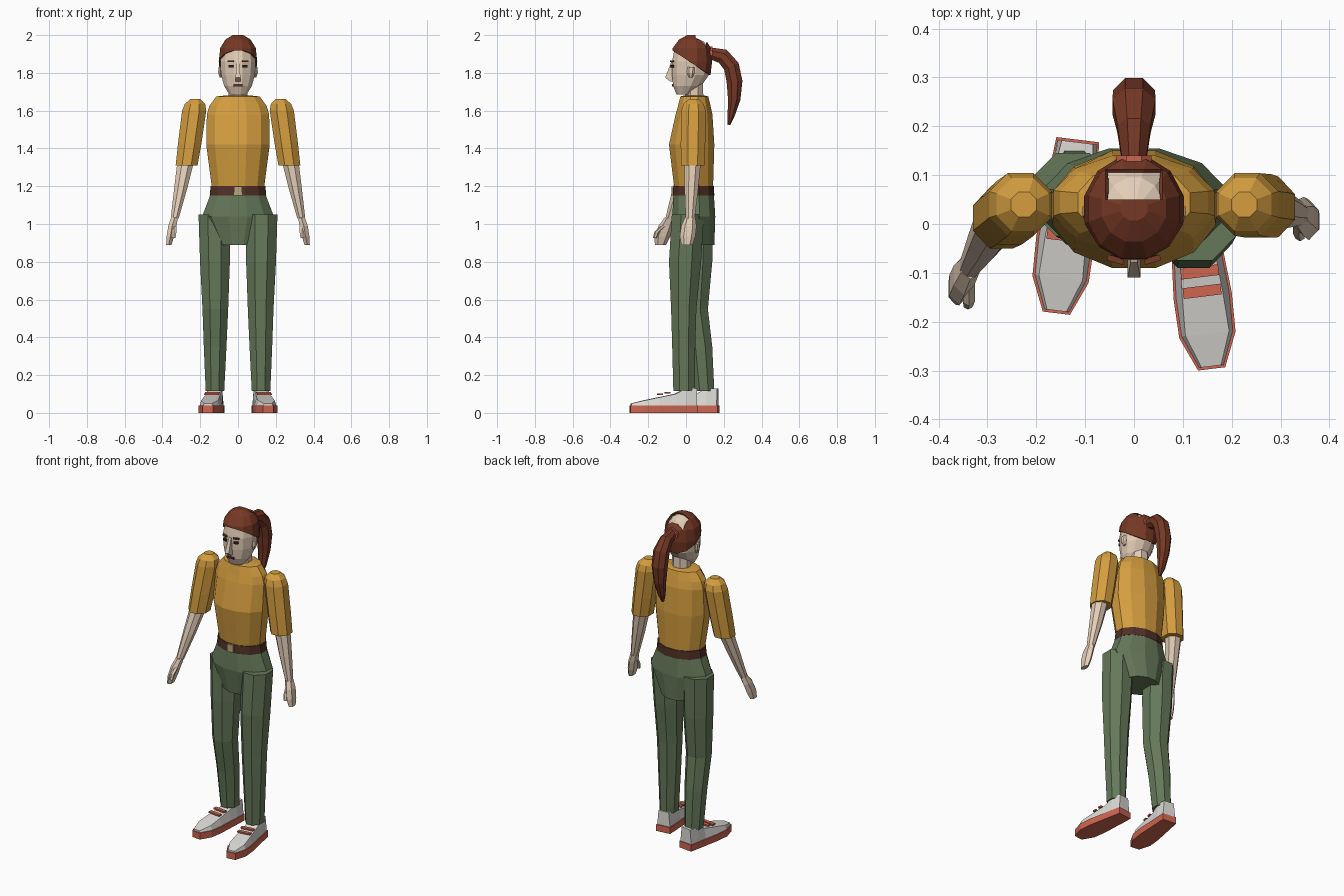
import bpy, bmesh, math
from mathutils import Vector, Matrix

if "Cube" in bpy.data.objects:
    bpy.data.objects.remove(bpy.data.objects["Cube"])

COLORS = dict(skin=(.77, .61, .47), hair=(.18, .04, .018), shirt=(.66, .34, .05),
              trousers=(.13, .19, .10), leather=(.08, .03, .02), canvas=(.72, .71, .68),
              coral=(.62, .13, .08), brass=(.50, .40, .20), dark=(.03, .015, .012))
MATS = {}
for key, rgb in COLORS.items():
    MATS[key] = bpy.data.materials.new(key)
    MATS[key].diffuse_color = (*rgb, 1)


def finish(bm, name, mat):
    bmesh.ops.recalc_face_normals(bm, faces=bm.faces)
    me = bpy.data.meshes.new(name)
    bm.to_mesh(me)
    bm.free()
    me.materials.append(MATS[mat])
    ob = bpy.data.objects.new(name, me)
    bpy.context.collection.objects.link(ob)
    return ob


def bridge(bm, rings):
    """Skin a list of equal rings and cap both ends."""
    rows = [[bm.verts.new(p) for p in r] for r in rings]
    n = len(rows[0])
    for a, b in zip(rows, rows[1:]):
        for i in range(n):
            j = (i + 1) % n
            bm.faces.new((a[i], a[j], b[j], b[i]))
    bm.faces.new(rows[0])
    bm.faces.new(rows[-1])


def loft_bm(secs, n, follow=False):
    """Sections are (x, y, z, rx, ry); follow tilts rings along the path."""
    bm, rings, k = bmesh.new(), [], 1 / math.cos(math.pi / n)
    for i, (x, y, z, rx, ry) in enumerate(secs):
        v = Vector((0, 1, 0))
        if follow:
            d = Vector(secs[min(i + 1, len(secs) - 1)][:3]) - Vector(secs[max(i - 1, 0)][:3])
            v = d.normalized().cross(Vector((1, 0, 0)))
        ring = []
        for s in range(n):
            a = 2 * math.pi * (s + .5) / n
            ring.append(Vector((x + rx * k * math.cos(a), y, z)) + v * ry * k * math.sin(a))
        rings.append(ring)
    bridge(bm, rings)
    return bm


def loft(name, mat, secs, n=8, follow=False):
    return finish(loft_bm(secs, n, follow), name, mat)


def body(secs):
    """Turn (z, half width, front y, back y) into centred sections."""
    return [(0, (f + b) / 2, z, w, (b - f) / 2) for z, w, f, b in secs]


def box(name, mat, c, size, rot=0):
    bm = bmesh.new()
    m = Matrix.Translation(c) @ Matrix.Rotation(rot, 4, 'Z') @ Matrix.Diagonal((*size, 1))
    bmesh.ops.create_cube(bm, size=1, matrix=m)
    return finish(bm, name, mat)


# Torso, belt, pelvis and neck
loft("shirt", "shirt", body([(1.19, .138, -.062, .143), (1.42, .168, -.09, .15),
                             (1.58, .165, -.055, .14), (1.625, .152, -.042, .13),
                             (1.675, .115, -.03, .118), (1.68, .07, -.012, .1)]), 12)
loft("belt", "leather", body([(1.15, .15, -.07, .15), (1.2, .145, -.067, .148)]), 12)
box("buckle", "brass", (0, -.071, 1.175), (.042, .012, .046))
loft("hips", "trousers", body([(.89, .11, -.05, .15), (1.04, .19, -.072, .155),
                               (1.15, .148, -.067, .148)]), 12)
loft("neck", "skin", body([(1.65, .052, -.005, .092), (1.76, .05, -.005, .09)]), 8)

# Head
HEAD = [(1.685, .045, -.05, .03), (1.73, .073, -.068, .08), (1.79, .09, -.074, .122),
        (1.86, .094, -.074, .13), (1.92, .086, -.062, .124), (1.965, .058, -.028, .095),
        (1.988, .02, .015, .05)]
loft("head", "skin", body(HEAD), 12)
loft("nose", "skin", [(0, -.07, 1.86, .007, .008), (0, -.088, 1.775, .013, .022),
                      (0, -.074, 1.755, .012, .01)], 4)
box("mouth", "leather", (0, -.069, 1.735), (.045, .01, .012))
for s in (-1, 1):
    box("eyebrow", "hair", (s * .038, -.073, 1.862), (.034, .012, .009), s * .3)
    box("eye", "dark", (s * .037, -.072, 1.836), (.026, .012, .014), s * .3)
    loft("ear", "skin", [(s * .09, .025, 1.775, .006, .008), (s * .095, .025, 1.80, .01, .018),
                         (s * .096, .027, 1.83, .008, .016)], 6)

# Hair cap: enlarged skull cut along a sloping hairline, open at the crown
bm = loft_bm(body([(z + (.012 if z > 1.9 else 0), w + .008, f - .008, b + .008)
                   for z, w, f, b in HEAD]), 12)
everything = lambda: bm.verts[:] + bm.edges[:] + bm.faces[:]
bmesh.ops.bisect_plane(bm, geom=everything(), plane_co=(0, 0, 1.872),
                       plane_no=(0, .65, 1), clear_inner=True)
for co, no in (((0, .05, 0), (0, 1, 0)), ((0, .112, 0), (0, 1, 0)),
               ((.058, 0, 0), (1, 0, 0)), ((-.058, 0, 0), (1, 0, 0))):
    bmesh.ops.bisect_plane(bm, geom=everything(), plane_co=co, plane_no=no)
crown = [f for f in bm.faces if abs(f.calc_center_median().x) < .058
         and .05 < f.calc_center_median().y < .112 and f.calc_center_median().z > 1.93]
bmesh.ops.delete(bm, geom=crown, context='FACES')
hair = finish(bm, "hair_cap", "hair")
hair.modifiers.new("thickness", 'SOLIDIFY').thickness = .008

# Ponytail and its tie
loft("hair_tie", "coral", [(0, .122, 1.905, .036, .034), (0, .14, 1.905, .036, .034)], 8, True)
loft("ponytail", "hair", [(0, .125, 1.905, .024, .03), (0, .195, 1.888, .034, .04),
                          (0, .24, 1.835, .044, .042), (0, .257, 1.755, .043, .042),
                          (0, .255, 1.66, .034, .033), (0, .238, 1.57, .022, .018),
                          (0, .226, 1.525, .008, .008)], 8, True)

# Arms: side, elbow y, wrist y, hand tip y
for side, s, ye, yw, yt in (("left", -1, .012, -.085, -.135), ("right", 1, .035, .022, .005)):
    loft(side + "_sleeve", "shirt",
         [(s * .272, ye, 1.31, .058, .062), (s * .255, ye * .6 + .016, 1.43, .062, .065),
          (s * .232, .04, 1.60, .064, .064), (s * .228, .04, 1.635, .054, .054),
          (s * .226, .04, 1.662, .026, .026)], 8)
    loft(side + "_forearm", "skin",
         [(s * .335, yw, 1.03, .021, .024), (s * .305, (ye + yw) / 2, 1.18, .034, .036),
          (s * .277, ye, 1.33, .044, .044)], 8)
    loft(side + "_hand", "skin",
         [(s * .366, yt, .89, .014, .026), (s * .358, yt * .8 + yw * .2, .935, .02, .036),
          (s * .348, yt * .4 + yw * .6, .99, .021, .035), (s * .335, yw, 1.035, .019, .024)], 6)
    loft(side + "_thumb", "skin",
         [(s * .34, yt - .03, .925, .009, .009), (s * .338, yt - .018, .96, .012, .012),
          (s * .337, yw - .008, 1.01, .012, .013)], 6)

# Legs: centre y and depth at each ring height
RINGS = ((1.05, .125, .084), (.8, .122, .079), (.55, .12, .068), (.35, .121, .06), (.115, .122, .049))
for side, s, depth in (("left", -1, ((.06, .085), (.055, .084), (.046, .07), (.076, .063), (.095, .055))),
                       ("right", 1, ((.01, .085), (-.005, .085), (-.012, .067), (-.012, .061), (-.01, .057)))):
    loft(side + "_trouser_leg", "trousers",
         [(s * x, y, z, r, ry) for (z, x, r), (y, ry) in zip(RINGS, depth)], 8)

# Shoes: stations (y, half width, top half width, top z)
SOLE = [(-.18, .028), (-.11, .058), (-.03, .06), (.06, .053), (.12, .049), (.178, .044)]
TOPS = [(.02, .05), (.045, .066), (.042, .082), (.036, .1), (.04, .128), (.032, .128)]


def along(name, mat, stations, place):
    bm = bmesh.new()
    bridge(bm, [[(-w, y, z0), (w, y, z0), (t, y, z1), (-t, y, z1)] for y, w, t, z0, z1 in stations])
    bm.transform(place)
    return finish(bm, name, mat)


for side, s, y0 in (("left", -1, -.004), ("right", 1, -.118)):
    place = Matrix.Translation((s * .137, y0, 0)) @ Matrix.Rotation(s * math.radians(7), 4, 'Z')
    along(side + "_sole", "coral", [(y, w, w, 0, .04) for y, w in SOLE], place)
    along(side + "_shoe_upper", "canvas",
          [(y * .97, w * .92, t, .038, z) for (y, w), (t, z) in zip(SOLE, TOPS)], place)
    for y, z in ((.02, .106), (-.02, .098)):
        box(side + "_shoe_strap", "coral", place @ Vector((0, y, z)), (.078, .022, .009),
            s * math.radians(7))

for m in bpy.data.materials:
    if m.users and not m.is_grease_pencil:
        m.use_nodes = True
        m.node_tree.nodes["Principled BSDF"].inputs["Base Color"].default_value = m.diffuse_color
